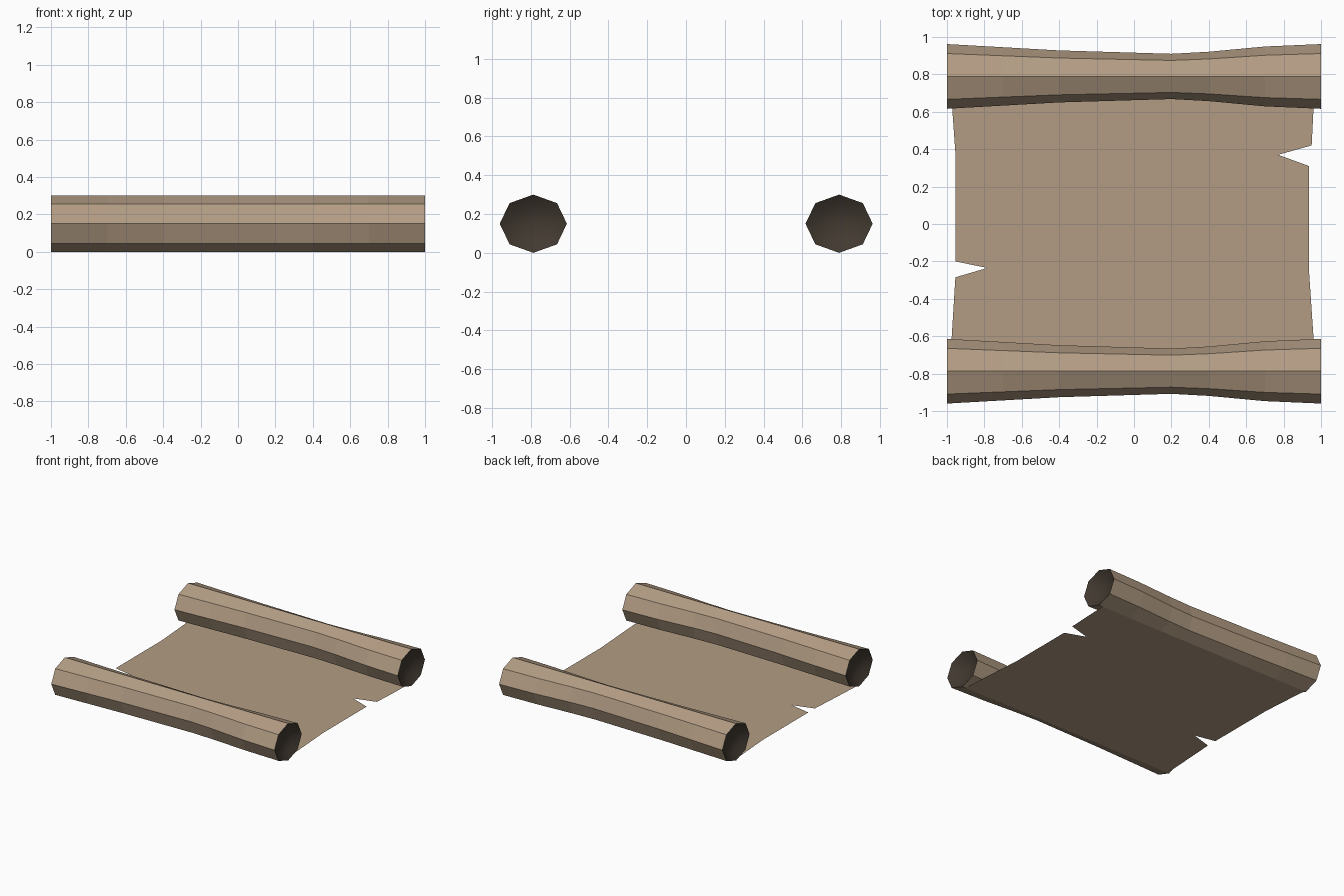
import bpy, bmesh, math

if "Cube" in bpy.data.objects:
    bpy.data.objects.remove(bpy.data.objects["Cube"])


def material(name, rgb):
    m = bpy.data.materials.new(name)
    m.diffuse_color = (*rgb, 1.0)
    m.use_nodes = True
    m.node_tree.nodes["Principled BSDF"].inputs["Base Color"].default_value = m.diffuse_color
    return m


PAPER = material("parchment tan", (0.45, 0.335, 0.23))
DARK = material("dark rolled end", (0.054, 0.041, 0.030))


def finish(name, bm, mats):
    me = bpy.data.meshes.new(name)
    bm.to_mesh(me)
    bm.free()
    for m in mats:
        me.materials.append(m)
    ob = bpy.data.objects.new(name, me)
    bpy.context.collection.objects.link(ob)
    return ob


# pinched roll: (x, half width in y); height stays constant
STATIONS = [(-1, .173), (-.7, .156), (-.4, .139), (.2, .121),
            (.4, .132), (.7, .160), (1, .173)]


def ring(bm, x, cy, ry, rz):
    # eight corners, one at the very top and one at the bottom
    return [bm.verts.new((x, cy + ry * math.cos(k * math.pi / 4),
                          .15 + rz * math.sin(k * math.pi / 4))) for k in range(8)]


def bridge(bm, a, b, mat, smooth=False):
    for k in range(8):
        n = (k + 1) % 8
        f = bm.faces.new((a[k], a[n], b[n], b[k]))
        f.material_index = mat
        f.smooth = smooth


def roll(name, cy):
    bm = bmesh.new()
    rings = [ring(bm, x, cy, r, .15) for x, r in STATIONS]
    for a, b in zip(rings, rings[1:]):
        bridge(bm, a, b, 0)
    # dark hollow at each end
    for s, rim in ((-1, rings[0]), (1, rings[-1])):
        inner = ring(bm, s * .96, cy, .11, .095)
        bridge(bm, rim, inner, 1, True)
        tip = bm.verts.new((s * .94, cy, .15))
        for k in range(8):
            f = bm.faces.new((inner[k], inner[(k + 1) % 8], tip))
            f.material_index = 1
            f.smooth = True
    bmesh.ops.recalc_face_normals(bm, faces=bm.faces)
    # keep a crisp rim between the paper and the hollow
    for e in bm.edges:
        if len({f.material_index for f in e.link_faces}) > 1:
            e.smooth = False
    return finish(name, bm, [PAPER, DARK])


roll("back_roll", .789)
roll("front_roll", -.787)

# flat sheet with a torn notch on each side
OUTLINE = [(-.985, -.787), (.97, -.787), (.96, -.61), (.935, -.24), (.935, .31),
           (.77, .37), (.95, .42), (.96, .62), (.965, .789), (-.985, .789),
           (-.972, .62), (-.955, .38), (-.955, -.2), (-.785, -.235),
           (-.955, -.285), (-.975, -.61)]
bm = bmesh.new()
bm.faces.new([bm.verts.new((x, y, 0)) for x, y in OUTLINE])
bmesh.ops.triangulate(bm, faces=bm.faces[:])
finish("parchment_sheet", bm, [PAPER])
